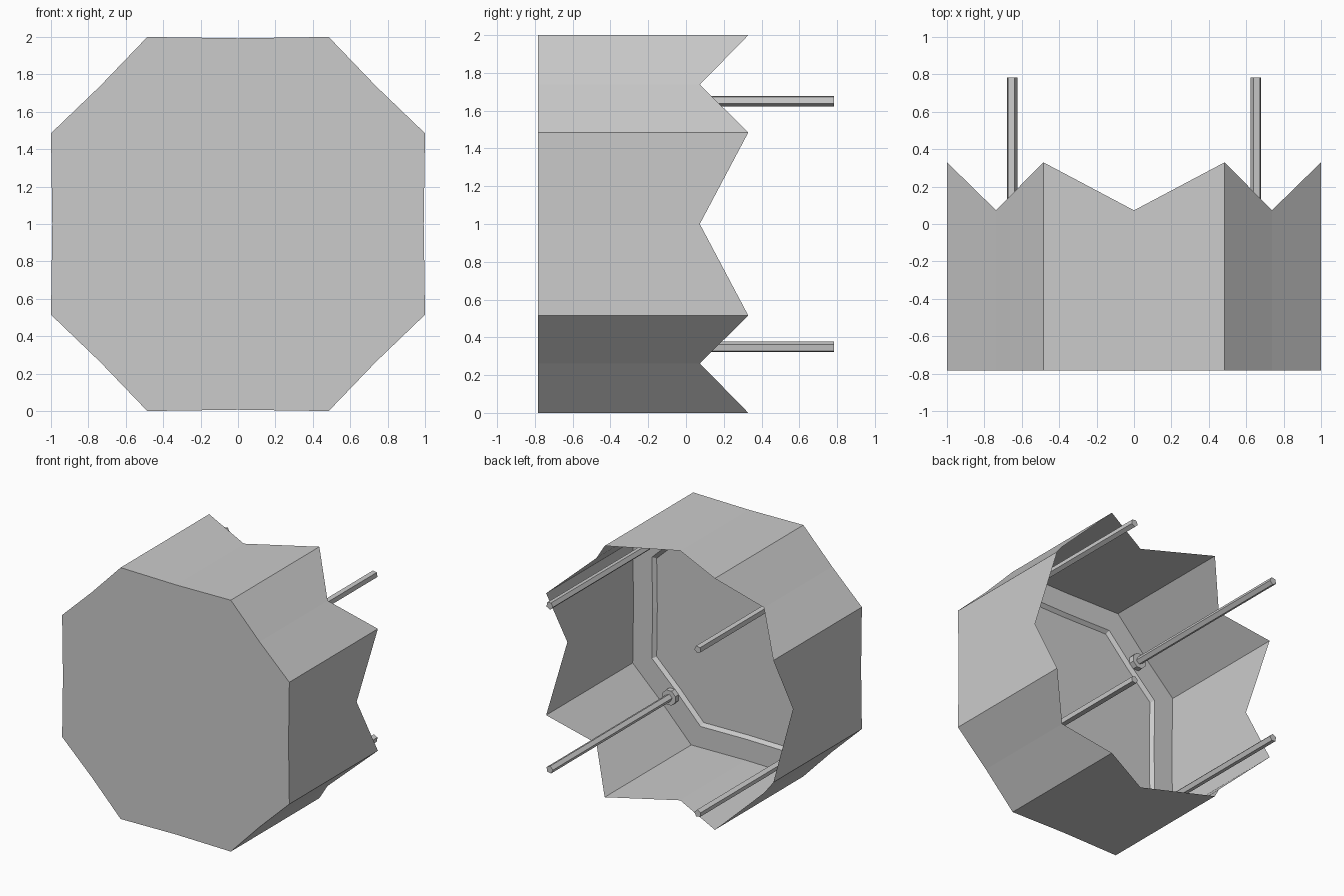
import bpy, bmesh, math
from mathutils import Vector

if "Cube" in bpy.data.objects:
    bpy.data.objects.remove(bpy.data.objects["Cube"])

FRONT, CENTRE_Z = -0.783, 1.0


def finish(name, bm):
    bmesh.ops.recalc_face_normals(bm, faces=bm.faces)
    me = bpy.data.meshes.new(name)
    bm.to_mesh(me)
    bm.free()
    ob = bpy.data.objects.new(name, me)
    bpy.context.collection.objects.link(ob)
    return ob


def outline(scale=1.0):
    """Octagon with a slightly pinched point in the middle of every side."""
    corners = [(1, -.485), (1, .485), (.485, 1), (-.485, 1),
               (-1, .485), (-1, -.485), (-.485, -1), (.485, -1)]
    pts = []
    for i, c in enumerate(corners):
        a, b = Vector(c), Vector(corners[(i + 1) % 8])
        pts += [a, (a + b) / 2 * .993]
    return [p * scale for p in pts]


def loop(bm, pts, ys):
    return [bm.verts.new((p.x, y, CENTRE_Z + p.y)) for p, y in zip(pts, ys)]


def bridge(bm, a, b):
    for i in range(len(a)):
        j = (i + 1) % len(a)
        bm.faces.new((a[i], a[j], b[j], b[i]))


# Cup shell: closed front, zigzag rim at the open back
bm = bmesh.new()
front = loop(bm, outline(), [FRONT] * 16)
rim = loop(bm, outline(), [.33, .073] * 8)
bm.faces.new(front)
bridge(bm, front, rim)
finish("cup_shell", bm)

# Raised flange around the inside of the floor
bm = bmesh.new()
outer = loop(bm, outline(.999), [-.757] * 16)
lip = loop(bm, outline(.83), [-.757] * 16)
foot = loop(bm, outline(.805), [FRONT + .002] * 16)
bridge(bm, outer, lip)
bridge(bm, lip, foot)
finish("inner_flange", bm)


def prism(name, x, z, r, sides, y0, y1, turn):
    bm = bmesh.new()
    pts = [Vector((x + r * math.cos(turn + math.tau * i / sides),
                   z + r * math.sin(turn + math.tau * i / sides))) for i in range(sides)]
    a, b = loop(bm, pts, [y0] * sides), loop(bm, pts, [y1] * sides)
    bridge(bm, a, b)
    bm.faces.new(a)
    bm.faces.new(b)
    return finish(name, bm)


# Four mounting rods with nuts on the diagonals
for i in range(4):
    ang = math.pi / 4 + i * math.pi / 2
    x, z = .922 * math.cos(ang), .922 * math.sin(ang)
    prism(f"rod_{i + 1}", x, z, .03, 5, -.77, .784, ang)
    prism(f"nut_{i + 1}", x, z, .062, 8, -.76, -.715, ang + math.pi / 8)
